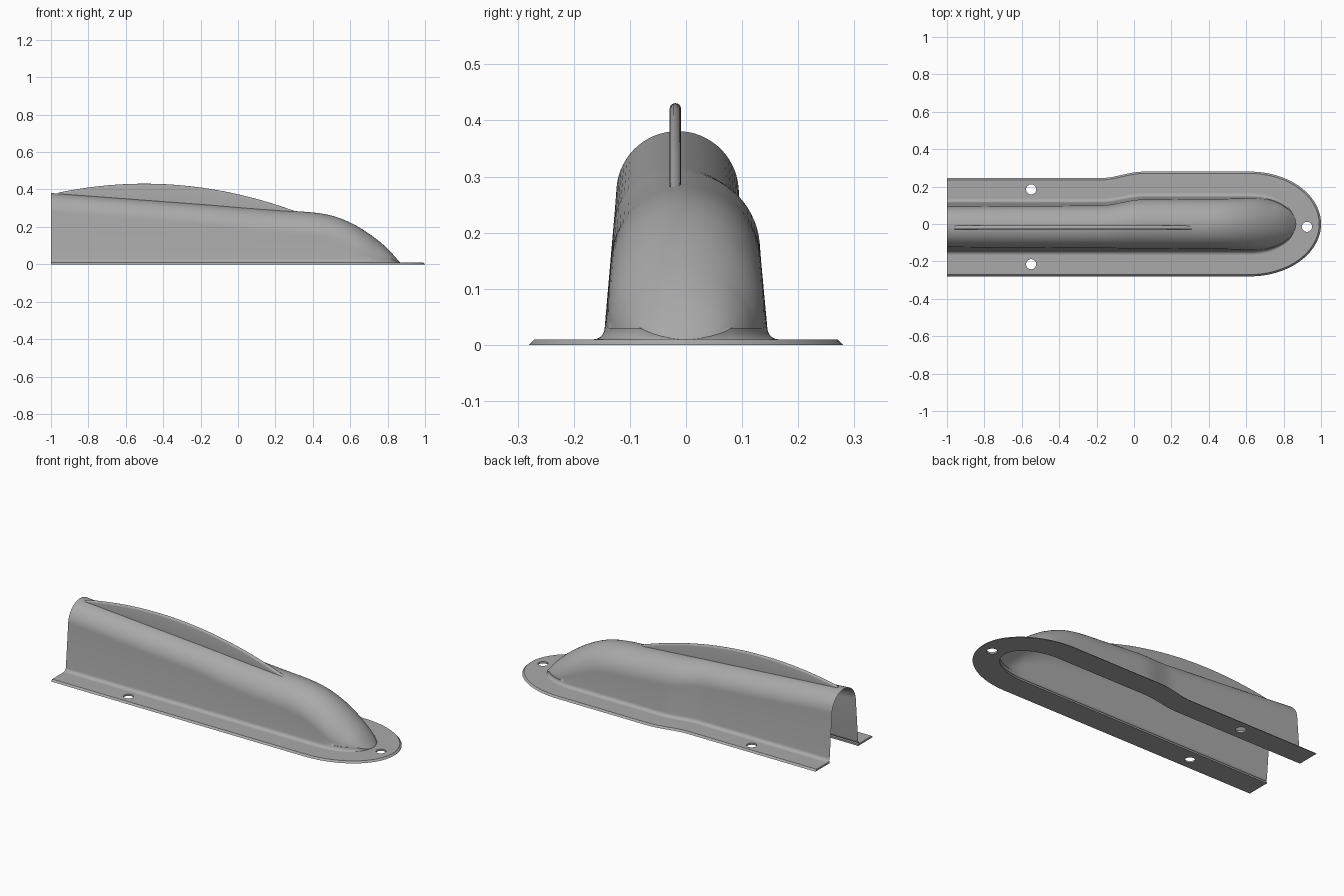
import bpy, bmesh, math

if "Cube" in bpy.data.objects:
    bpy.data.objects.remove(bpy.data.objects["Cube"])

grey = bpy.data.materials.new("light grey")
grey.diffuse_color = (0.40, 0.40, 0.40, 1)
grey.use_nodes = True
grey.node_tree.nodes["Principled BSDF"].inputs["Base Color"].default_value = grey.diffuse_color

NOSE_X = 0.62      # where the straight body turns into the nose
T = 0.01           # flange thickness
DRAFT = 0.077      # inward lean of the walls


def step(x):
    """0 in the narrow rear part, 1 in the wide front part."""
    s = min(max((x + 0.18) / 0.23, 0), 1)
    return s * s * (3 - 2 * s)


def interp(x, pts):
    """Smooth curve through points (cubic Hermite)."""
    def slope(i):
        a, b = pts[max(i - 1, 0)], pts[min(i + 1, len(pts) - 1)]
        return (b[1] - a[1]) / (b[0] - a[0])
    for i in range(len(pts) - 1):
        (x0, z0), (x1, z1) = pts[i], pts[i + 1]
        if x <= x1 or i == len(pts) - 2:
            d = x1 - x0
            u = min(max((x - x0) / d, 0), 1)
            return ((2*u**3 - 3*u*u + 1) * z0 + (u**3 - 2*u*u + u) * d * slope(i)
                    + (3*u*u - 2*u**3) * z1 + (u**3 - u*u) * d * slope(i + 1))


RIDGE = [(-1, 0.381), (-0.3, 0.329), (0.25, 0.288), (0.42, 0.275), (0.52, 0.255),
         (0.62, 0.213), (0.72, 0.150), (0.80, 0.083), (0.865, 0.011)]


def loft(name, rings, closed, caps, angle=35):
    """Skin a row of equal-length rings of points."""
    bm = bmesh.new()
    rows = [[bm.verts.new(p) for p in ring] for ring in rings]
    n = len(rows[0])
    for a, b in zip(rows, rows[1:]):
        for i in range(n if closed else n - 1):
            j = (i + 1) % n
            bm.faces.new((a[i], a[j], b[j], b[i]))
    if caps:
        bm.faces.new(rows[0])
        bm.faces.new(rows[-1][::-1])
    bmesh.ops.remove_doubles(bm, verts=bm.verts, dist=1e-5)
    bmesh.ops.recalc_face_normals(bm, faces=bm.faces)
    me = bpy.data.meshes.new(name)
    bm.to_mesh(me)
    bm.free()
    me.materials.append(grey)
    ob = bpy.data.objects.new(name, me)
    bpy.context.collection.objects.link(ob)
    bpy.ops.object.select_all(action='DESELECT')
    ob.select_set(True)
    bpy.context.view_layer.objects.active = ob
    bpy.ops.object.shade_smooth_by_angle(angle=math.radians(angle))
    return ob


straight = [-1 + (NOSE_X + 1) * i / 60 for i in range(60)]

# Hull: drafted walls, round roof and a fillet at the foot
def hull_section(x, squeeze):
    s = step(x)
    cy = -0.015 * (1 - s)
    wf = (0.130 + 0.015 * s) * squeeze
    h = max(interp(x, RIDGE), T)
    r = max((wf - DRAFT * h) / (1 - DRAFT), 0)
    rz = min(r, h - T)
    f = min(0.02, (h - T) * 0.4)
    half = []
    for i in range(6):                       # foot fillet
        a = math.pi / 2 * i / 5
        half.append((wf + f * squeeze * (1 - math.sin(a)), T + f * (1 - math.cos(a))))
    spring = h - rz
    z0 = half[-1][1]
    if spring > z0:
        a0 = 0.0
    else:
        a0 = math.asin(min((z0 - spring) / max(rz, 1e-6), 1))
    for i in range(17):                      # roof quarter
        a = a0 + (math.pi / 2 - a0) * i / 16
        half.append((r * math.cos(a), spring + rz * math.sin(a)))
    right = [(x, cy + y, z) for y, z in half]
    left = [(x, cy - y, z) for y, z in half[:-1]]
    return left + right[::-1]


rings = [hull_section(x, 1) for x in straight]
for i in range(33):
    t = math.pi / 2 * i / 32
    rings.append(hull_section(NOSE_X + 0.245 * math.sin(t), math.cos(t)))
loft("hull", rings, False, False, 50)

# Flange: chamfered strip swept along the foot of the hull
path = []                                    # (outer bottom, outer top, inner)
for x in straight:
    path.append(((x, -0.28), (x, -0.27), (x, -0.145)))
for i in range(65):
    t = -math.pi / 2 + math.pi * i / 64
    c, s = math.cos(t), math.sin(t)
    path.append(((NOSE_X + 0.38 * c, 0.28 * s), (NOSE_X + 0.37 * c, 0.27 * s),
                 (NOSE_X + 0.238 * c, 0.145 * s)))
for x in straight[::-1]:
    w = 0.245 + 0.035 * step(x)
    path.append(((x, w), (x, w - 0.01), (x, 0.115 + 0.03 * step(x))))
flange = loft("flange", [[(*n, 0), (*o, 0), (*p, T), (*n, T)] for o, p, n in path],
              True, True)

# Screw holes through the flange
for i, (x, y) in enumerate([(-0.55, 0.185), (-0.55, -0.215), (0.925, -0.015)]):
    bpy.ops.mesh.primitive_cylinder_add(vertices=32, radius=0.027, depth=0.1,
                                        location=(x, y, 0))
    cutter = bpy.context.object
    cutter.name = f"hole_cutter_{i + 1}"
    cutter.data.materials.append(grey)
    cutter.hide_render = True
    cutter.hide_set(True)
    mod = flange.modifiers.new("hole", 'BOOLEAN')
    mod.operation = 'DIFFERENCE'
    mod.solver = 'EXACT'
    mod.object = cutter

# Fin: thin curved blade with a rounded edge on the roof
fin = []
for i in range(49):
    x = -0.96 + 1.27 * i / 48
    base = interp(x, RIDGE) - 0.006
    top = max(0.431 - 0.227 * (x + 0.5) ** 2, base + 0.002)
    rz = min(0.01, top - base - 0.001)
    arc = [(x, -0.019 + 0.01 * math.cos(a), top - rz + rz * math.sin(a))
           for a in (math.pi * k / 8 for k in range(9))]
    fin.append([(x, -0.009, base)] + arc + [(x, -0.029, base)])
loft("fin", fin, True, True, 40)
